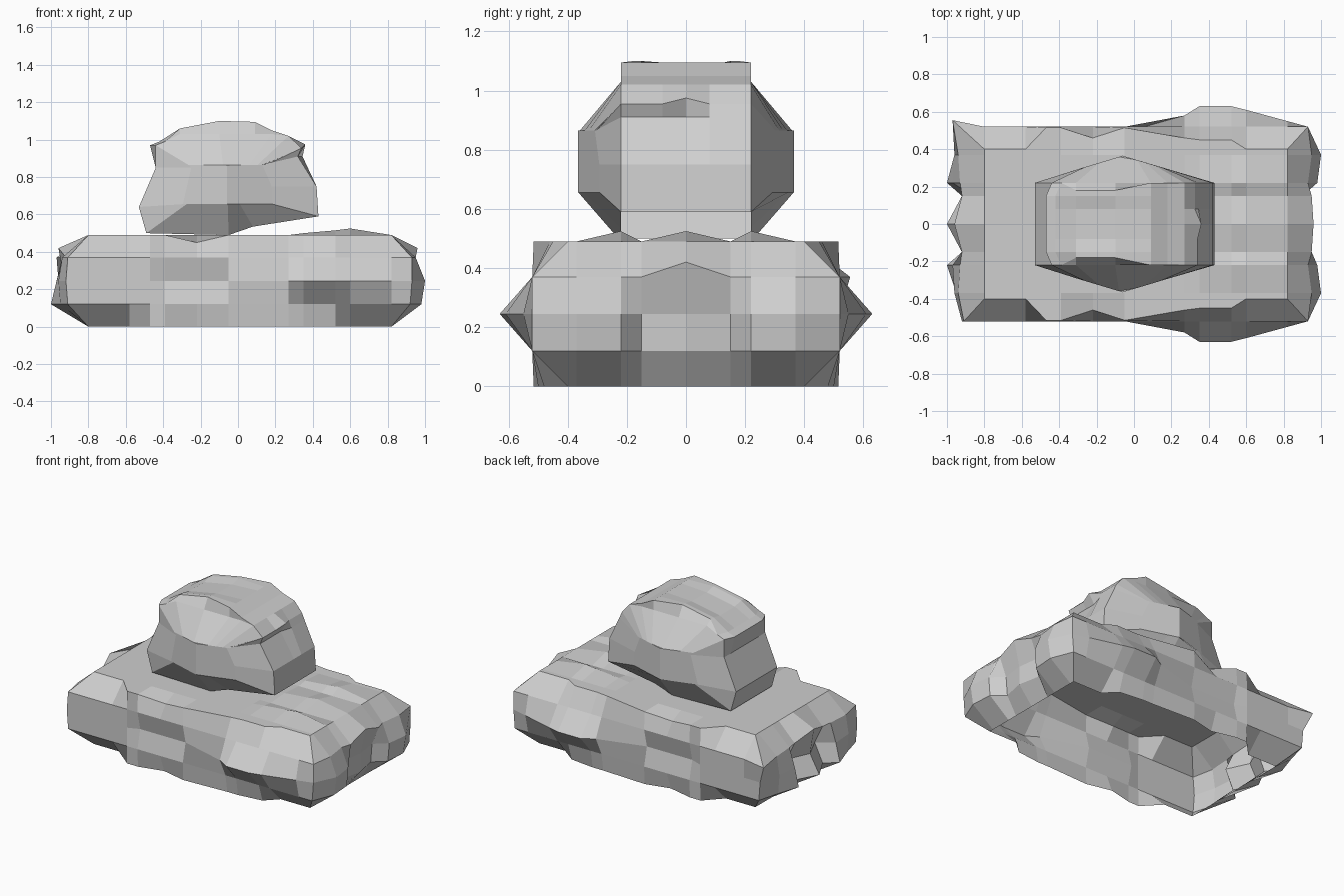
import bpy
import bmesh

if "Cube" in bpy.data.objects:
    bpy.data.objects.remove(bpy.data.objects["Cube"], do_unlink=True)

stone = bpy.data.materials.new("grey_stone")
stone.use_nodes = True
stone.diffuse_color = (0.62, 0.62, 0.62, 1)
stone.node_tree.nodes["Principled BSDF"].inputs["Base Color"].default_value = (0.62, 0.62, 0.62, 1)


def skin(bm, rows, closed=False):
    """Join rows of points with quads."""
    grid = [[bm.verts.new(p) for p in row] for row in rows]
    for a, b in zip(grid, grid[1:]):
        n = len(a)
        for i in range(n if closed else n - 1):
            j = (i + 1) % n
            bm.faces.new((a[i], a[j], b[j], b[i]))


def finish(bm, name):
    """Weld seams, face outwards, open the underside and make a flat shaded object."""
    bmesh.ops.remove_doubles(bm, verts=bm.verts, dist=0.002)
    bmesh.ops.recalc_face_normals(bm, faces=bm.faces)
    bm.normal_update()
    under = [f for f in bm.faces if f.normal.z < -0.93]
    bmesh.ops.delete(bm, geom=under, context='FACES')
    mesh = bpy.data.meshes.new(name)
    bm.to_mesh(mesh)
    bm.free()
    mesh.materials.append(stone)
    obj = bpy.data.objects.new(name, mesh)
    bpy.context.collection.objects.link(obj)


# Slab: stations of x, top half width, middle half width, bottom half width, crown
stations = [
    (-.80, .40, .52, .40, 0), (-.58, .40, .52, .40, 0), (-.47, .515, .52, .515, 0),
    (-.39, .515, .49, .515, 0), (-.22, .46, .49, .475, -.04), (-.05, .515, .49, .515, 0),
    (.27, .46, .58, .50, 0), (.35, .45, .63, .50, .01), (.52, .45, .63, .48, .025),
    (.60, .40, .61, .40, .035), (.82, .40, .55, .40, 0),
]
heights = [0, .12, .245, .37, .49]
columns = [0, .15, .22, .37]

# Reach of the broken ends for the three middle heights, from centre to corner
right_end = [(.92, .92, .96), (.89, .90, .95), (.97, .98, .93), (.98, 1.0, .95), (.92, .93, .93)]
left_end = [(1.0, .93, .96), (.92, .86, .92), (1.0, .97, .93), (.95, .96, .94), (.91, .92, .91)]


def slab_point(station, col, row, end=None):
    x, top, mid, bottom, crown = station
    z = heights[row]
    k = abs(col)
    y = (bottom, .52, mid, .52, top)[row] if k == 4 else columns[k]
    # Raised crown in the middle, dips only along the rim
    if row == 4 and k in ((0, 2) if crown > 0 else (4,)):
        z += crown
    if end and 0 < row < 4:
        y = min(y, .52)
        x = end[k][row - 1] * (1 if x > 0 else -1)
        if row == 3 and k == 0:
            z += .05
        if end is left_end and row == 3 and col == 4:
            x, y = -.97, .555
    return (x, y if col >= 0 else -y, z)


ring = [(c, 0) for c in range(-4, 5)] + [(4, r) for r in (1, 2, 3)]
ring += [(c, 4) for c in range(4, -5, -1)] + [(-4, r) for r in (3, 2, 1)]
plan = [(stations[0], left_end)] + [(s, None) for s in stations] + [(stations[-1], right_end)]

bm = bmesh.new()
skin(bm, [[slab_point(s, c, r, e) for c, r in ring] for s, e in plan], closed=True)
for s, e in (plan[0], plan[-1]):
    skin(bm, [[slab_point(s, c, r, e) for c in range(-4, 5)] for r in range(5)])
finish(bm, "slab_rock")

# Boulder: side outline in x and z, swept across y, with wedge shaped flanks
outline = [
    (-.49, .50), (-.53, .64), (-.44, .85), (-.47, .97), (-.42, .99), (-.31, 1.06),
    (-.10, 1.10), (.09, 1.095), (.18, 1.05), (.27, 1.02), (.36, .975), (.32, .91),
    (.42, .75), (.43, .59), (.08, .535), (-.05, .49),
]
ridge_x, ridge_y = -.06, .365


def core_ring(y):
    points = []
    for i, (x, z) in enumerate(outline):
        depth = y
        # Ledge and notch on one side, worn corners and a hollow in the crown
        if i == 10 and abs(y) > .05:
            x -= .02 if y < 0 else .035
            z -= .02
        if i == 11 and y > .05:
            x += .025
        if i in (3, 4) and abs(y) > .2:
            x += .03
        if i in (5, 6):
            z -= .015 if abs(y) < .1 else 0
            depth = max(-.18, min(.18, y))
        points.append((x, depth, z))
    return points


def shoulder_ring(y):
    return [(x, y, min(z, 1.03)) for x, _, z in core_ring(y)]


def flank_ring(side, blend):
    points = []
    for x, z in outline:
        px = ridge_x + (x - ridge_x) * blend
        y = ridge_y - .3 * abs(px - ridge_x)
        points.append((px, side * y, min(max(z, .655), .865)))
    return points


core = [core_ring(y) for y in (-.22, -.15, -.08, 0, .08, .15, .22)]
front = [flank_ring(-1, 0), flank_ring(-1, .5), shoulder_ring(-.22)]
back = [shoulder_ring(.22), flank_ring(1, .5), flank_ring(1, 0)]
bm = bmesh.new()
skin(bm, front + core + back, closed=True)
finish(bm, "boulder")
